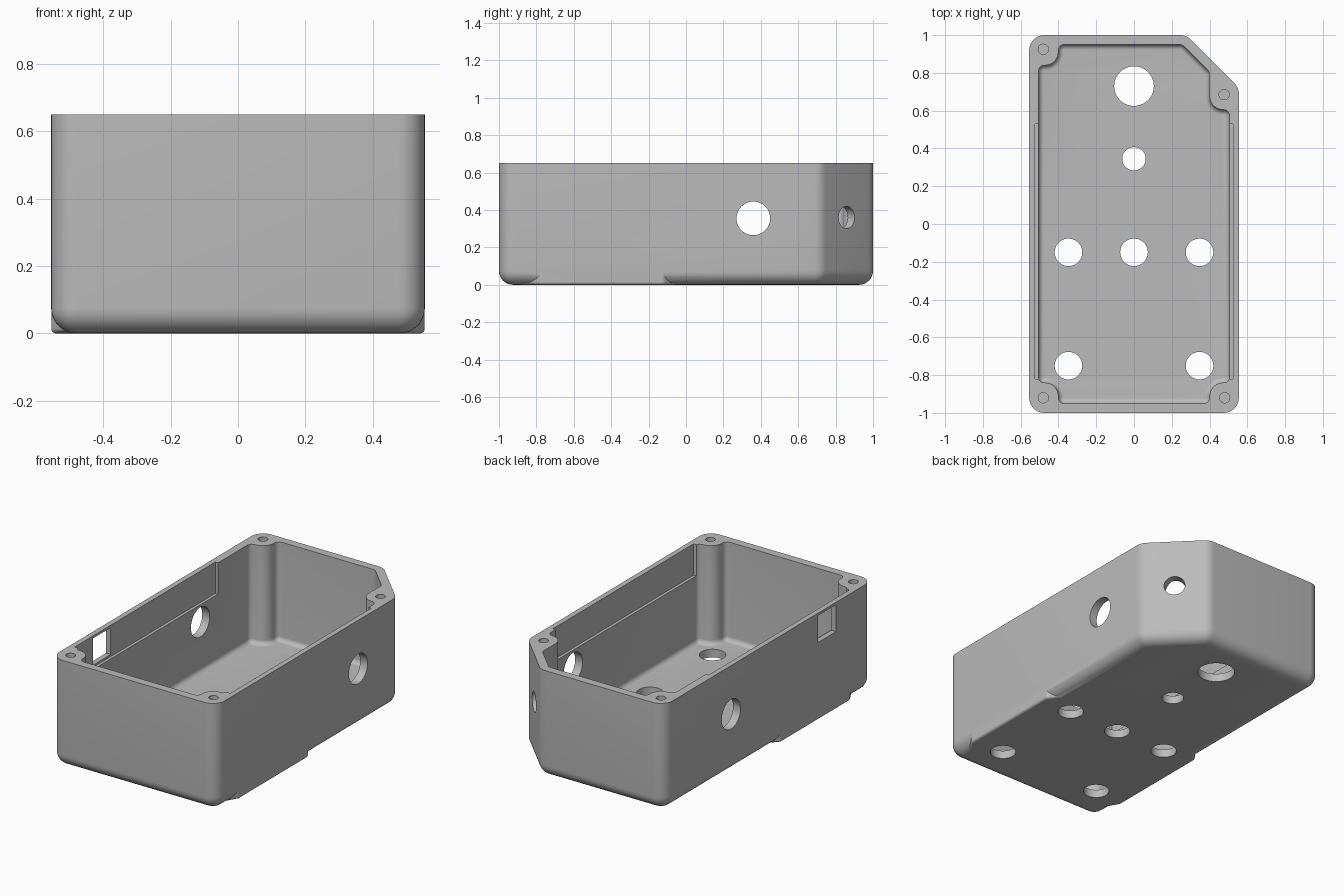
import bpy, bmesh, math
from mathutils import Vector, Matrix

if "Cube" in bpy.data.objects:
    bpy.data.objects.remove(bpy.data.objects["Cube"], do_unlink=True)

grey = bpy.data.materials.new("plain grey")
grey.use_nodes = True
colour = (0.5, 0.5, 0.5, 1)
grey.diffuse_color = colour
grey.node_tree.nodes["Principled BSDF"].inputs["Base Color"].default_value = colour


def to_object(name, bm):
    bmesh.ops.recalc_face_normals(bm, faces=bm.faces)
    mesh = bpy.data.meshes.new(name)
    bm.to_mesh(mesh)
    bm.free()
    mesh.materials.append(grey)
    ob = bpy.data.objects.new(name, mesh)
    bpy.context.collection.objects.link(ob)
    return ob


def outline(corners, inset, steps=8):
    """Counter-clockwise outline with rounded corners (x, y, radius), moved inward."""
    pts = []
    for i, (x, y, r) in enumerate(corners):
        p = Vector((x, y))
        a = (Vector(corners[i - 1][:2]) - p).normalized()
        b = (Vector(corners[(i + 1) % len(corners)][:2]) - p).normalized()
        half = a.angle(b) / 2
        centre = p + (a + b).normalized() * r / math.sin(half)
        tangent = r / math.tan(half)
        d0, d1 = p + a * tangent - centre, p + b * tangent - centre
        start = math.atan2(d0.y, d0.x)
        turn = (math.atan2(d1.y, d1.x) - start + math.pi) % math.tau - math.pi
        radius = r - inset if turn > 0 else r + inset
        for k in range(steps + 1):
            t = start + turn * k / steps
            pts.append(centre + Vector((math.cos(t), math.sin(t))) * radius)
    return pts


def rounded_tub(name, corners, z0, z1, fillet, steps=8):
    """Solid prism of a rounded outline with a filleted bottom edge."""
    bm = bmesh.new()
    levels = []
    for k in range(steps + 1):
        t = math.pi / 2 * k / steps
        levels.append((fillet * (1 - math.sin(t)), z0 + fillet * (1 - math.cos(t))))
    levels.append((0, z1))
    rings = [[bm.verts.new((p.x, p.y, z)) for p in outline(corners, d)] for d, z in levels]
    for low, high in zip(rings, rings[1:]):
        for i in range(len(low)):
            bm.faces.new((low[i - 1], low[i], high[i], high[i - 1]))
    bm.faces.new(rings[0][::-1])
    bm.faces.new(rings[-1])
    return to_object(name, bm)


def box(name, lo, hi):
    bm = bmesh.new()
    lo, hi = Vector(lo), Vector(hi)
    bmesh.ops.create_cube(bm, size=1, matrix=Matrix.Translation((lo + hi) / 2)
                          @ Matrix.Diagonal((*(hi - lo), 1)))
    return to_object(name, bm)


def rod(name, centre, axis, radius, length):
    bm = bmesh.new()
    turn = Vector(axis).to_track_quat("Z", "Y").to_matrix().to_4x4()
    bmesh.ops.create_cone(bm, cap_ends=True, segments=48, radius1=radius, radius2=radius,
                          depth=length, matrix=Matrix.Translation(centre) @ turn)
    return to_object(name, bm)


def combine(target, tool, operation="DIFFERENCE"):
    mod = target.modifiers.new("combine", "BOOLEAN")
    mod.operation, mod.object, mod.solver = operation, tool, "EXACT"
    bpy.context.view_layer.objects.active = target
    bpy.ops.object.modifier_apply(modifier=mod.name)
    bpy.data.objects.remove(tool, do_unlink=True)


W, H = 0.555, 0.65

# Outer shell with one cut-off corner
R = 0.08
shell = rounded_tub("enclosure_body", [(-W, -1, R), (W, -1, R), (W, 0.722, R),
                                       (0.277, 1, R), (-W, 1, R)], 0, H, 0.075)

# Pad under the floor that squares off the rounded lower sides
r, e = 0.03, W - 0.0005
pad = rounded_tub("base_pad", [(-0.475, -0.92, r), (0.475, -0.92, r), (e, -0.78, r),
                               (e, -0.12, r), (0.475, -0.03, r), (-0.475, -0.03, r),
                               (-e, -0.12, r), (-e, -0.78, r)], 0, 0.12, 0.015)
combine(shell, pad, "UNION")

# Cavity, notched around the four screw posts
ix, iy, n, f, p = 0.505, 0.95, 0.4, 0.03, 0.072
cavity = rounded_tub("cavity", [
    (-n, -iy, f), (n, -iy, f), (n, -0.84, p), (ix, -0.84, f),
    (ix, 0.605, f), (n, 0.605, p), (n, 0.805, f), (0.255, iy, 0.04),
    (-n, iy, f), (-n, 0.84, p), (-ix, 0.84, f),
    (-ix, -0.84, f), (-n, -0.84, p)], 0.05, H + 0.1, 0.028)
combine(shell, cavity)

# Shallow recess along both inner walls, and the window in the right wall
combine(shell, box("recess", (-0.523, -0.82, 0.46), (0.523, 0.53, H + 0.1)))
combine(shell, box("window", (-0.6, -0.645, 0.472), (-0.45, -0.475, 0.635)))

# Round holes: floor, sides, cut-off corner and screw posts
for x, y, radius in [(0, 0.73, 0.105), (0, 0.345, 0.062), (0, -0.15, 0.073)] + [
        (s * 0.347, y, 0.073) for s in (-1, 1) for y in (-0.15, -0.75)]:
    combine(shell, rod("floor_hole", (x, y, 0), (0, 0, 1), radius, 0.3))
combine(shell, rod("side_holes", (0, 0.36, 0.355), (1, 0, 0), 0.09, 2))
combine(shell, rod("corner_hole", (0.405, 0.845, 0.36), (1, 1, 0), 0.06, 0.3))
for x, y in [(-0.48, -0.92), (0.48, -0.92), (-0.48, 0.925), (0.477, 0.685)]:
    combine(shell, rod("screw_hole", (x, y, H), (0, 0, 1), 0.027, 0.7))

bpy.ops.object.select_all(action="DESELECT")
shell.select_set(True)
bpy.context.view_layer.objects.active = shell
bpy.ops.object.shade_smooth_by_angle(angle=math.radians(30))
